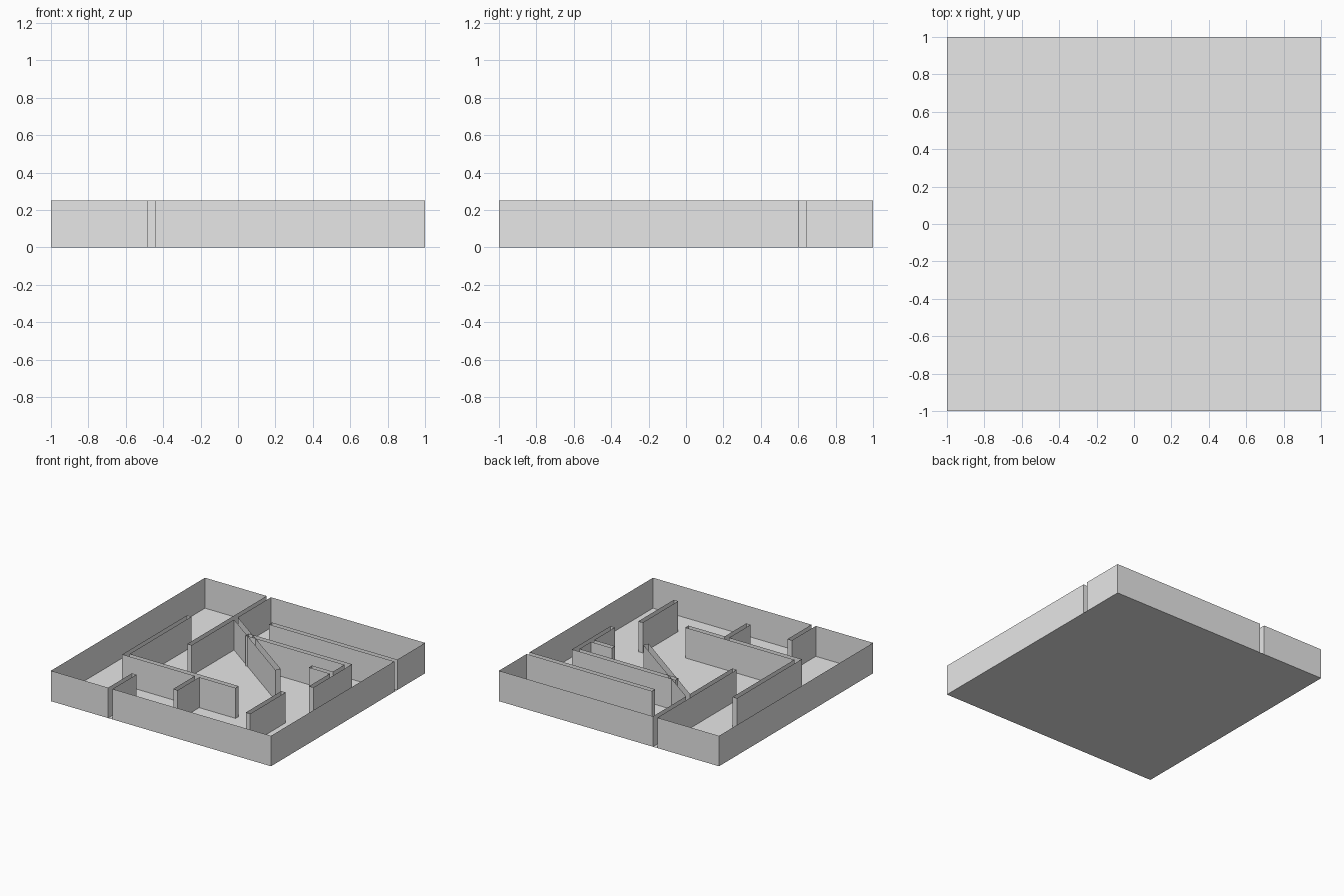
import bpy
import bmesh

cube = bpy.data.objects.get("Cube")
if cube:
    bpy.data.objects.remove(cube, do_unlink=True)

HEIGHT = 0.25

grey = bpy.data.materials.new("plain_grey")
grey.use_nodes = True
colour = (0.8, 0.8, 0.8, 1)
grey.diffuse_color = colour
grey.node_tree.nodes["Principled BSDF"].inputs["Base Color"].default_value = colour


def finish(name, bm):
    """Turn a bmesh into a named grey object."""
    mesh = bpy.data.meshes.new(name)
    bm.to_mesh(mesh)
    bm.free()
    mesh.materials.append(grey)
    obj = bpy.data.objects.new(name, mesh)
    bpy.context.scene.collection.objects.link(obj)
    return obj


def wall_sheet(name, outline):
    """Raise a closed plan outline into thin upright sheets, open on top."""
    bm = bmesh.new()
    low = [bm.verts.new((x, y, 0)) for x, y in outline]
    high = [bm.verts.new((x, y, HEIGHT)) for x, y in outline]
    for i in range(len(outline)):
        j = (i + 1) % len(outline)
        bm.faces.new((low[i], low[j], high[j], high[i]))
    return finish(name, bm)


# Floor plate
floor = bmesh.new()
bmesh.ops.create_grid(floor, x_segments=1, y_segments=1, size=1)
finish("floor", floor)

# Outer wall, folding inward at each slot to form the attached partitions
wall_sheet("outer_wall", [
    (-1, -1),
    # front partition
    (-.48, -1), (-.48, -.69), (-.44, -.69), (-.44, -1),
    (1, -1),
    # right partition
    (1, .6), (-.14, .6), (-.14, .64), (1, .64),
    (1, 1),
    # back partition with its diagonal branch
    (-.4, 1), (-.4, .57), (.38, .01), (.36, -.03), (-.4, .52),
    (-.4, -.03), (-.44, -.03), (-.44, 1),
    (-1, 1),
])

# Free-standing corner partition with a short branch to the front
wall_sheet("left_corner_partition", [
    (-.73, -.46), (-.07, -.46), (-.07, -.74), (-.03, -.74), (-.03, -.46),
    (.3, -.46), (.3, -.42), (-.69, -.42), (-.69, .38), (-.73, .38),
])

# Free-standing corner partition with a short inner branch
wall_sheet("right_corner_partition", [
    (-.17, .34), (.73, .34), (.73, .19), (.54, .19), (.54, .15),
    (.73, .15), (.73, -.12), (.77, -.12), (.77, .38), (-.17, .38),
])

# Short straight partition
wall_sheet("short_partition", [
    (.61, -.77), (.65, -.77), (.65, -.31), (.61, -.31),
])
